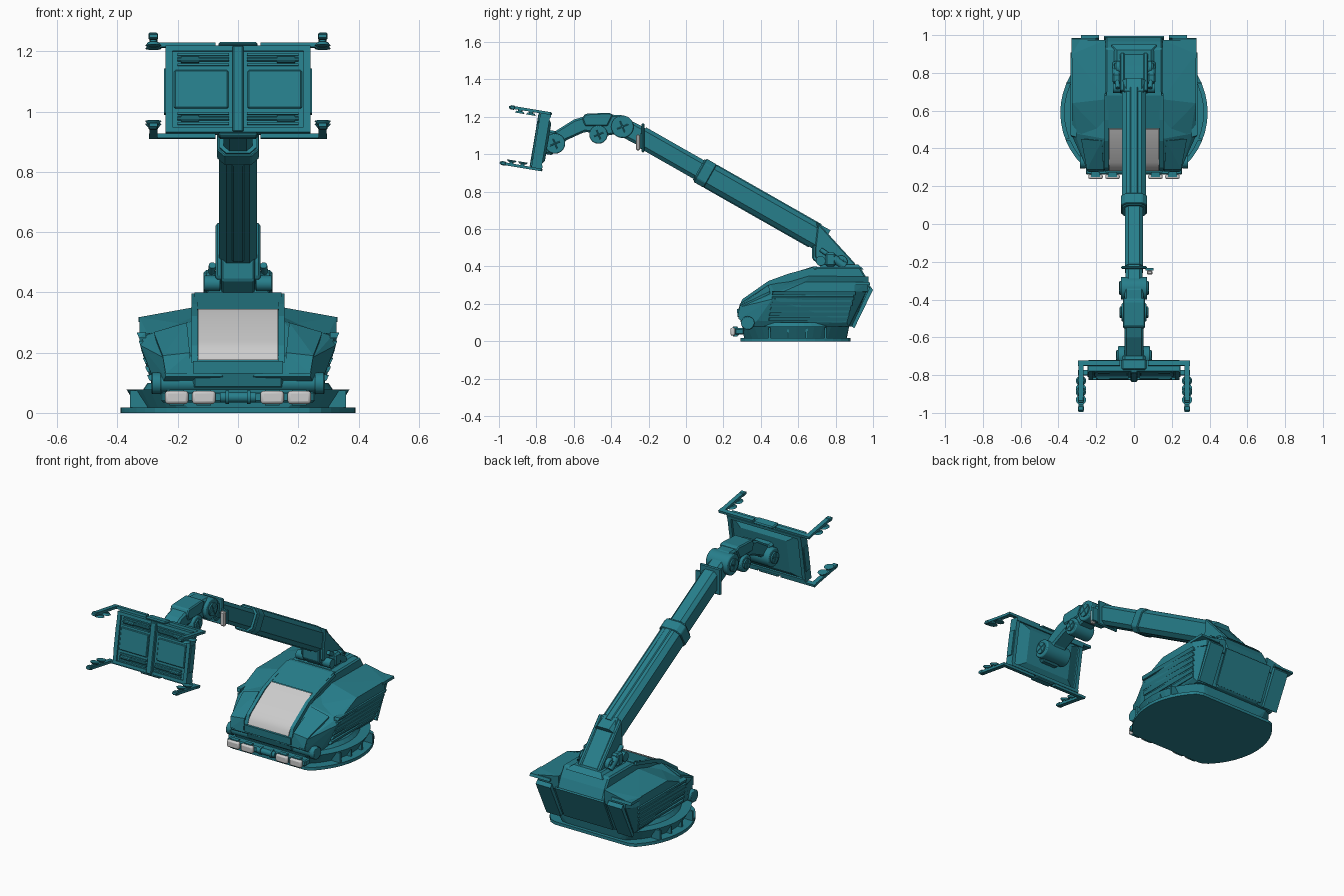
import bpy, bmesh, math
from mathutils import Matrix, Vector

if "Cube" in bpy.data.objects:
    bpy.data.objects.remove(bpy.data.objects["Cube"])

teal = bpy.data.materials.new("teal_paint")
teal.diffuse_color = (0.02, 0.21, 0.26, 1)
teal.use_nodes = True
teal.node_tree.nodes["Principled BSDF"].inputs["Base Color"].default_value = teal.diffuse_color
GRIP = Matrix.Translation((0, -0.757, 1.068)) @ Matrix.Rotation(math.radians(-9.5), 4, 'X')


def finish(name, bm, mirror="", grey=False, bevel=0, smooth=False, grip=False):
    bmesh.ops.recalc_face_normals(bm, faces=bm.faces)
    me = bpy.data.meshes.new(name)
    bm.to_mesh(me)
    bm.free()
    ob = bpy.data.objects.new(name, me)
    bpy.context.collection.objects.link(ob)
    if not grey:
        me.materials.append(teal)
    if bevel:
        m = ob.modifiers.new("bevel", 'BEVEL')
        m.width, m.segments, m.limit_method = bevel, 2 if smooth else 1, 'ANGLE'
    if mirror:
        m = ob.modifiers.new("mirror", 'MIRROR')
        m.use_axis = ['X' in mirror, False, 'Z' in mirror]
        m.use_mirror_merge = False
    if grip:
        ob.matrix_world = GRIP
    if smooth:
        bpy.context.view_layer.objects.active = ob
        ob.select_set(True)
        bpy.ops.object.shade_smooth_by_angle(angle=math.radians(35))
        ob.select_set(False)
    return ob


def hull(name, pts, **k):
    bm = bmesh.new()
    for p in pts:
        bm.verts.new(p)
    r = bmesh.ops.convex_hull(bm, input=bm.verts)
    bmesh.ops.delete(bm, geom=list({v for v in r["geom_interior"] + r["geom_unused"]
                                    if isinstance(v, bmesh.types.BMVert)}), context='VERTS')
    bmesh.ops.dissolve_limit(bm, angle_limit=0.01, verts=bm.verts, edges=bm.edges)
    return finish(name, bm, **k)


def box(name, x, y, z, **k):
    return hull(name, [(a, b, c) for a in x for b in y for c in z], **k)


def prism(name, prof, x0, x1, **k):
    """Extrude a (y, z) side profile from x0 to x1."""
    bm = bmesh.new()
    f = bm.faces.new([bm.verts.new((x0, y, z)) for y, z in prof])
    r = bmesh.ops.extrude_face_region(bm, geom=[f])
    vs = [v for v in r["geom"] if isinstance(v, bmesh.types.BMVert)]
    bmesh.ops.translate(bm, vec=(x1 - x0, 0, 0), verts=vs)
    return finish(name, bm, **k)


def cyl(name, p0, p1, r, n=24, r2=None, **k):
    p0, p1 = Vector(p0), Vector(p1)
    d = p1 - p0
    bm = bmesh.new()
    bmesh.ops.create_cone(bm, cap_ends=True, segments=n, radius1=r, radius2=r2 or r, depth=d.length,
                          matrix=Matrix.Translation((p0 + p1) / 2) @ d.to_track_quat('Z', 'Y').to_matrix().to_4x4())
    return finish(name, bm, smooth=True, **k)


def beam(name, a, b, w, h, c, **k):
    """Octagonal beam between two (y, z) points."""
    a, b = Vector((0, *a)), Vector((0, *b))
    up = Vector((1, 0, 0)).cross((b - a).normalized())
    sec = [(sx * u, sz * v) for sx in (1, -1) for sz in (1, -1)
           for u, v in ((w / 2, h / 2 - c), (w / 2 - c, h / 2))]
    return hull(name, [p + Vector((u, 0, 0)) + up * v for p in (a, b) for u, v in sec], **k)


def joint(name, y, z, r, hw):
    cyl(name, (-hw, y, z), (hw, y, z), r, 28, bevel=0.006)
    cyl(name + "_cap", (hw - .002, y, z), (hw + .008, y, z), r * .62, 20, mirror="X")
    for s in (0, math.pi / 2):
        c, d = math.cos(s + .4) * r * .55, math.sin(s + .4) * r * .55
        cyl(name + "_spoke", (hw + .007, y - c, z - d), (hw + .007, y + c, z + d), .004, 6, mirror="X")


def ring(r, z, y0, y1):
    return [(r * math.cos(t), min(max(.59 + r * math.sin(t), y0), y1), z)
            for t in [i * math.pi / 24 for i in range(48)]]


# Clipped round footing and flared skirt
hull("ground_disc", ring(.39, 0, .292, .88) + ring(.39, .018, .292, .88))
hull("skirt", ring(.335, .018, .31, .86) + ring(.37, .078, .302, .872))
hull("turntable", ring(.32, .07, .31, .87) + ring(.30, .10, .32, .87))
for i in range(4):
    box("skirt_rib", (.30, .358), (.44 + i * .1, .452 + i * .1), (.018, .074), mirror="X")

# Front bumper and lamps
box("bumper_bar", (-.255, .255), (.262, .31), (.035, .07), bevel=.006)
for x0, x1 in ((.075, .152), (.165, .242)):
    box("bumper_lamp", (x0, x1), (.238, .262), (.03, .073), mirror="X", grey=True, bevel=.009, smooth=True)
    box("lamp_bracket", (x0 + .015, x1 - .015), (.25, .275), (.025, .078), mirror="X")
cyl("bumper_pin", (-.06, .268, .052), (.06, .268, .052), .017, 12)
cyl("bumper_pin_collar", (.03, .268, .052), (.042, .268, .052), .023, 12, mirror="X")
cyl("front_roller", (-.27, .33, .098), (.27, .33, .098), .03, 20)
cyl("roller_end", (.255, .33, .098), (.287, .33, .098), .036, 20, mirror="X", bevel=.004)

# Central hull with the windscreen
prism("cabin", [(.30, .08), (.285, .13), (.29, .175), (.312, .222), (.45, .312), (.52, .343), (.68, .388),
                (.70, .396), (.93, .398), (.965, .34), (.99, .28), (.90, .08)], -.15, .15, bevel=.008)
rail = [(.278, .165), (.30, .224), (.44, .322), (.55, .362), (.68, .396), (.69, .38), (.5, .325), (.32, .20)]
prism("windscreen_frame", rail, .134, .155, mirror="X")
prism("windscreen", [(.281, .175), (.290, .2), (.305, .221), (.325, .238), (.44, .316), (.50, .345),
                     (.51, .33), (.45, .30), (.33, .21), (.30, .175)], -.132, .132, grey=True, smooth=True)
prism("window_sill", [(.275, .13), (.273, .172), (.30, .172), (.30, .13)], -.15, .15)
prism("roof_brow", [(.505, .345), (.68, .40), (.70, .40), (.70, .37), (.53, .335)], -.145, .145)

# Side pods, shoulders and rear flaps
hull("side_pod", [(.05, .285, .12), (.24, .28, .12), (.25, .295, .185), (.10, .29, .19), (.26, .34, .08), (.28, .38, .11),
                  (.325, .46, .225), (.312, .48, .255), (.15, .45, .305), (.33, .80, .265), (.33, .90, .265),
                  (.288, .86, .10), (.27, .87, .08), (.28, .965, .27), (.15, .97, .28), (.15, .89, .08),
                  (.15, .68, .335), (.15, .95, .335)], mirror="X")
hull("shoulder", [(.15, .46, .29), (.30, .48, .262), (.327, .52, .265), (.327, .64, .318), (.15, .66, .35),
                  (.327, .90, .318), (.285, .975, .318), (.15, .975, .345), (.327, .90, .265),
                  (.285, .97, .265), (.15, .97, .26)], mirror="X")
prism("shoulder_edge", [(.88, .302), (.985, .302), (.98, .318), (.88, .318)], .20, .331, mirror="X")
hull("front_cheek", [(.16, .278, .13), (.24, .274, .13), (.25, .288, .19), (.16, .288, .20),
                     (.17, .44, .30), (.28, .45, .268), (.17, .45, .25), (.26, .45, .2), (.2, .35, .13)], mirror="X")
prism("rear_flap", [(.885, .08), (.985, .295), (1.0, .275), (.90, .07)], .185, .28, mirror="X")
prism("rear_panel", [(.90, .09), (.988, .285), (.996, .28), (.908, .085)], -.16, .16)
for i in range(6):
    z = .108 + i * .028
    x = .289 + (z - .10) * .245
    y0, y1 = .44 + i * .004, .862 + i * .009
    hull("side_louver", [(x - .02, y0, z), (x - .02, y1, z), (x + .003, y0, z), (x + .003, y1, z),
                         (x + .011, y0 + .01, z + .018), (x + .011, y1, z + .018),
                         (x - .02, y0, z + .02), (x - .02, y1, z + .02)], mirror="X")

# Boom foot and hydraulic struts
prism("boom_foot", [(.70, .64), (.675, .50), (.675, .44), (.73, .39), (.90, .39), (.90, .41), (.84, .48)],
      -.055, .055, bevel=.006)
prism("foot_cheek", [(.705, .635), (.69, .50), (.69, .45), (.76, .385), (.91, .385), (.905, .415), (.80, .53)],
      .05, .074, mirror="X", bevel=.006)
hull("foot_mount", [(s * x, y, z) for s in (1, -1) for x, y, z in
     ((.12, .70, .385), (.12, .95, .385), (.09, .73, .41), (.09, .92, .41))])
joint("foot_pivot", .83, .425, .034, .095)
cyl("strut_barrel", (.092, .85, .40), (.092, .78, .45), .022, 16, mirror="X")
cyl("strut_rod", (.092, .79, .442), (.085, .72, .49), .012, 12, mirror="X")
cyl("strut_eye", (.06, .72, .43), (.112, .72, .43), .026, 16, mirror="X")
box("strut_block", (.07, .115), (.745, .80), (.40, .475), mirror="X", bevel=.01)

# Telescopic boom
ax = lambda y: (y, .90 - .569 * (y - .1))
beam("boom_outer", ax(.74), ax(.09), .125, .132, .024)
beam("boom_inner", ax(.14), ax(-.24), .096, .114, .02)
beam("boom_collar", ax(.13), ax(.075), .14, .142, .026, bevel=.004)
beam("boom_collar_lip", ax(.085), ax(.068), .122, .128, .022)
beam("boom_spine", ax(.69), ax(.13), .05, .142, .01)
box("boom_end_plate", (-.068, .068), (-.237, -.222), (1.01, 1.165), bevel=.005)
box("work_lamp", (.068, .098), (-.268, -.246), (1.02, 1.105), grey=True, bevel=.006)
box("work_lamp_back", (.062, .102), (-.246, -.234), (1.03, 1.11))

# Elbow and forearm
beam("elbow_block", (-.23, 1.09), (-.345, 1.15), .09, .10, .015)
joint("elbow_joint", -.34, 1.147, .060, .07)
joint("forearm_joint", -.468, 1.105, .049, .066)
prism("forearm", [(-.30, 1.19), (-.35, 1.21), (-.42, 1.212), (-.535, 1.205), (-.60, 1.185), (-.72, 1.11), (-.735, 1.06),
                  (-.68, 1.03), (-.64, 1.075), (-.54, 1.12), (-.42, 1.10), (-.36, 1.11)], -.05, .05, bevel=.01)
prism("forearm_cover", [(-.39, 1.21), (-.41, 1.222), (-.54, 1.216), (-.555, 1.19), (-.54, 1.15), (-.42, 1.15)],
      -.058, .058, bevel=.006)
joint("wrist_joint", -.70, 1.057, .054, .085)

# Gripper plate, built upright and tilted with GRIP
box("wrist_mount", (-.06, .06), (-.005, .06), (-.065, .065), grip=True, bevel=.012)
hull("plate_back", [(s * x, y, t * z) for s in (1, -1) for t in (1, -1)
                    for x, y, z in ((.225, -.01, .145), (.235, -.03, .145), (.15, .02, .10))], grip=True)
box("plate", (-.225, .225), (-.036, -.005), (-.14, .14), grip=True)
box("plate_side_frame", (.218, .24), (-.046, .008), (-.14, .14), mirror="X", grip=True)
box("side_frame_step", (.238, .246), (-.04, 0), (-.08, .07), mirror="X", grip=True)
box("plate_end_frame", (-.24, .24), (-.046, .012), (.128, .146), mirror="Z", grip=True)
box("plate_panel", (.032, .212), (-.042, -.03), (-.064, .064), mirror="X", grip=True, bevel=.004)
box("center_bar", (-.018, .018), (-.056, -.02), (-.145, .145), grip=True, bevel=.004)
box("center_tab", (-.065, .065), (-.04, .016), (.144, .160), mirror="Z", grip=True, bevel=.006)
for z in (.082, .116):
    box("slide_rail", (.03, .2), (-.046, -.03), (z - .004, z + .004), mirror="XZ", grip=True)
cyl("slide_rod", (.03, -.042, .099), (.2, -.042, .099), .007, 10, mirror="XZ", grip=True)
cyl("slide_sleeve", (.13, -.042, .099), (.19, -.042, .099), .011, 10, mirror="XZ", grip=True)

# Corner fingers with pads
box("finger_base", (.075, .296), (-.018, .008), (.146, .160), mirror="XZ", grip=True)
hull("finger", [(x, y, z) for x in (.268, .294) for y, z in
                ((.008, .146), (.008, .16), (-.205, .16), (-.217, .155), (-.217, .144), (-.20, .146))],
     mirror="XZ", grip=True)
box("finger_tip", (.266, .297), (-.212, -.185), (.14, .162), mirror="XZ", grip=True, bevel=.004)
for y in (-.095, -.155):
    cyl("pad_stem", (.281, y, .148), (.281, y, .134), .011, 12, mirror="XZ", grip=True)
    cyl("pad", (.281, y, .138), (.281, y, .127), .018, 20, r2=.027, mirror="XZ", grip=True)
